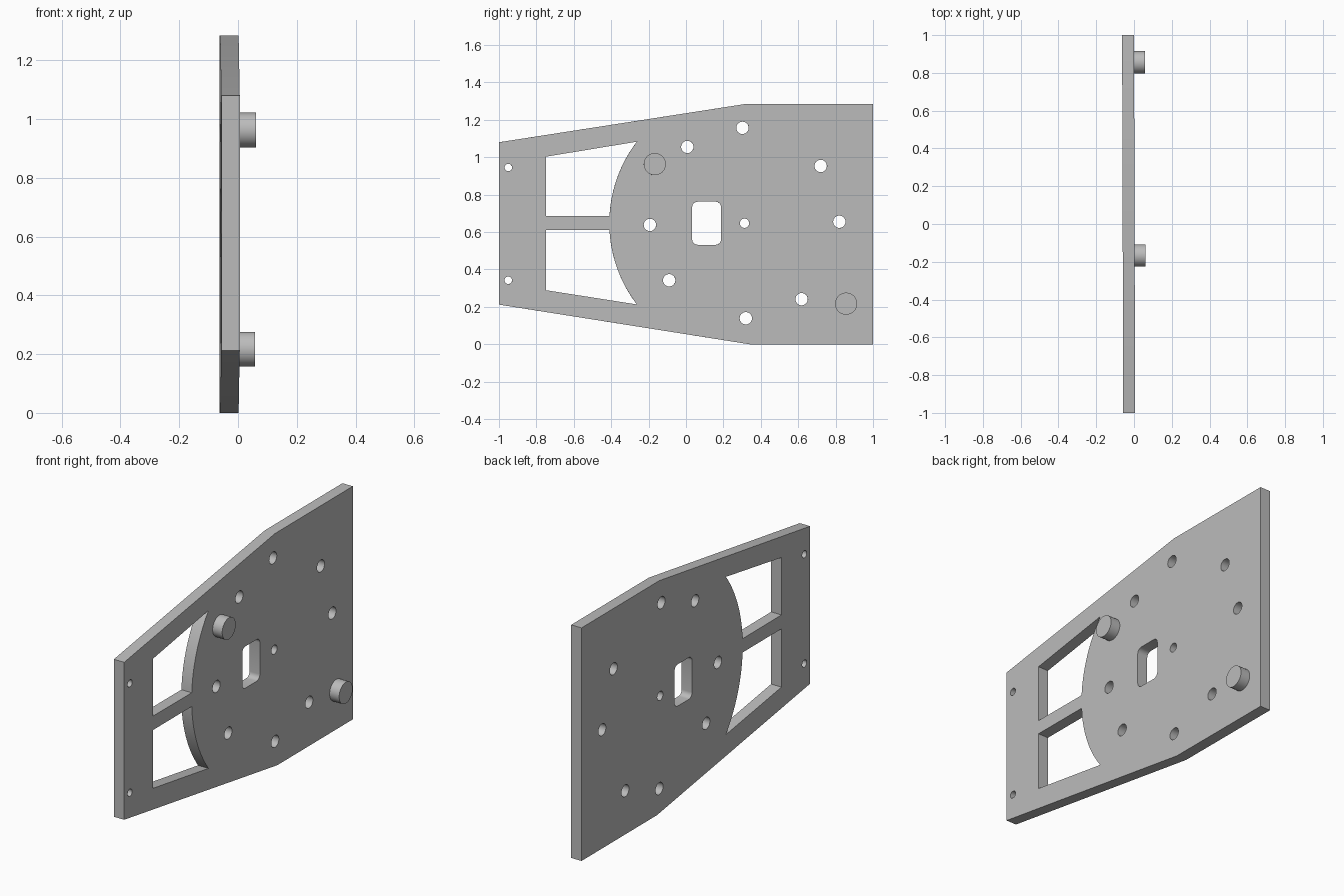
import bpy
import bmesh
from math import cos, sin, pi, asin
from mathutils import Matrix

cube = bpy.data.objects.get("Cube")
if cube:
    bpy.data.objects.remove(cube, do_unlink=True)

GREY = (0.5, 0.5, 0.5, 1)
mat = bpy.data.materials.new("plain_grey")
mat.use_nodes = True
mat.diffuse_color = GREY
mat.node_tree.nodes["Principled BSDF"].inputs["Base Color"].default_value = GREY

# Plate profile lies in the YZ plane: local x, y, z become world y, z, x
UPRIGHT = Matrix(((0, 0, 1, 0), (1, 0, 0, 0), (0, 1, 0, 0), (0, 0, 0, 1)))
TILT = Matrix.Rotation(0.003, 4, 'Z')
THICK = 0.063
PLATE_X = -0.0285


def arc(cx, cy, r, a, b, n):
    return [(cx + r * cos(a + (b - a) * i / n), cy + r * sin(a + (b - a) * i / n))
            for i in range(n + 1)]


def circle(cx, cy, r, n=32):
    return arc(cx, cy, r, 0, 2 * pi, n)[:-1]


def rounded_rect(y0, y1, z0, z1, r):
    corners = [(y1 - r, z1 - r), (y0 + r, z1 - r), (y0 + r, z0 + r), (y1 - r, z0 + r)]
    pts = []
    for i, (cy, cz) in enumerate(corners):
        pts += arc(cy, cz, r, i * pi / 2, (i + 1) * pi / 2, 6)
    return pts


def finish(obj):
    obj.data.materials.clear()
    obj.data.materials.append(mat)
    bpy.ops.object.select_all(action='DESELECT')
    obj.select_set(True)
    bpy.context.view_layer.objects.active = obj
    bpy.ops.object.shade_smooth_by_angle(angle=0.5)


def extruded(name, loops, depth, x):
    """Filled profile with holes, extruded symmetrically about x."""
    curve = bpy.data.curves.new(name, 'CURVE')
    curve.dimensions = '2D'
    curve.fill_mode = 'BOTH'
    curve.extrude = depth / 2
    for pts in loops:
        s = curve.splines.new('POLY')
        s.points.add(len(pts) - 1)
        for p, (u, v) in zip(s.points, pts):
            p.co = (u, v, 0, 1)
        s.use_cyclic_u = True
    temp = bpy.data.objects.new(name + "_profile", curve)
    bpy.context.collection.objects.link(temp)
    dg = bpy.context.evaluated_depsgraph_get()
    mesh = bpy.data.meshes.new_from_object(temp.evaluated_get(dg))
    bpy.data.objects.remove(temp, do_unlink=True)
    bm = bmesh.new()
    bm.from_mesh(mesh)
    bmesh.ops.remove_doubles(bm, verts=bm.verts, dist=1e-5)
    bmesh.ops.transform(bm, matrix=TILT @ Matrix.Translation((x, 0, 0)) @ UPRIGHT,
                        verts=bm.verts)
    bmesh.ops.recalc_face_normals(bm, faces=bm.faces)
    bm.to_mesh(mesh)
    bm.free()
    obj = bpy.data.objects.new(name, mesh)
    bpy.context.collection.objects.link(obj)
    finish(obj)


# Outline, tapering towards the front
outline = [(-1, 0.212), (0.34, 0), (1, 0), (1, 1.285), (0.32, 1.285), (-1, 1.08)]

# Two windows bounded at the back by one large arc
CY, CZ, R = 0.306, 0.648, 0.716
near, far = asin(0.038 / R), asin(0.435 / R)
upper_window = [(-0.749, 0.687), (-0.749, 1.003)] + arc(CY, CZ, R, pi - far, pi - near, 24)
lower_window = [(-0.749, 0.289), (-0.749, 0.61)] + arc(CY, CZ, R, pi + near, pi + far, 24)

slot = rounded_rect(0.033, 0.187, 0.532, 0.762, 0.028)

# Drilled holes, grouped by radius
holes = {
    0.033: [(0.007, 1.055), (0.302, 1.157), (0.72, 0.953), (0.82, 0.655),
            (0.618, 0.241), (0.32, 0.139), (-0.09, 0.342), (-0.193, 0.638)],
    0.025: [(0.313, 0.647)],
    0.02: [(-0.95, 0.945), (-0.95, 0.342)],
}
drilled = [circle(y, z, r) for r, spots in holes.items() for y, z in spots]
extruded("plate", [outline, upper_window, lower_window, slot] + drilled, THICK, PLATE_X)

# Locating pegs on the left face
for name, y, z in (("front_peg", -0.167, 0.963), ("back_peg", 0.856, 0.217)):
    extruded(name, [circle(y, z, 0.059, 48)], 0.06, 0.031)
